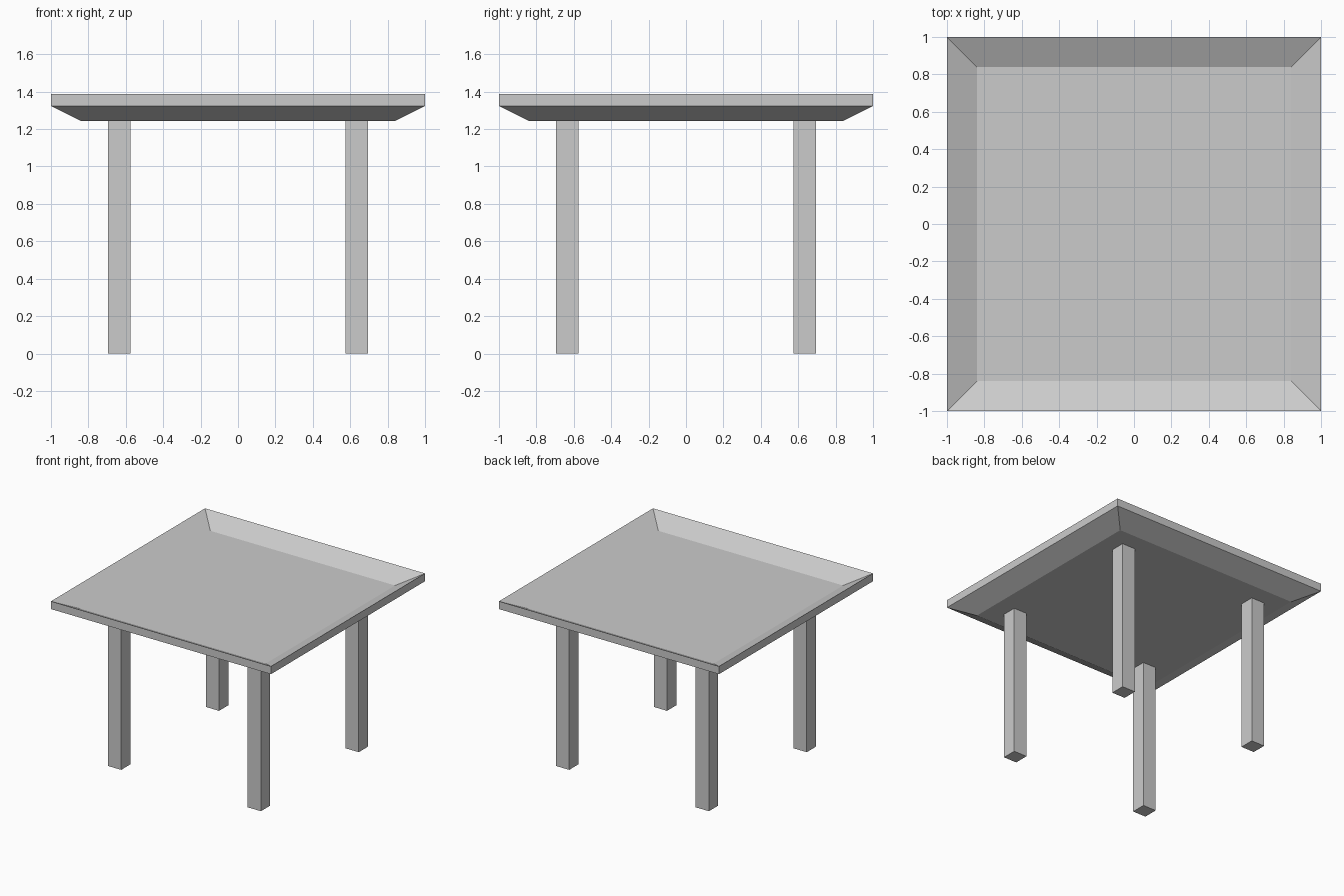
import bpy, bmesh

if "Cube" in bpy.data.objects:
    bpy.data.objects.remove(bpy.data.objects["Cube"])

RIM, INSET = 1.0, 0.84           # half widths of the tray rim and its flat middle
LEG_IN, LEG_OUT = 0.575, 0.695   # leg edges measured from the centre
Z_BASE, Z_EDGE, Z_FLOOR, Z_TOP = 1.243, 1.324, 1.307, 1.388


def add_object(name, bm):
    bmesh.ops.recalc_face_normals(bm, faces=bm.faces)
    mesh = bpy.data.meshes.new(name)
    bm.to_mesh(mesh)
    bm.free()
    obj = bpy.data.objects.new(name, mesh)
    bpy.context.collection.objects.link(obj)
    return obj


def square_loft(name, profile, cx=0, cy=0):
    """Stack square rings given as (half width, z), then cap both ends."""
    bm = bmesh.new()
    corners = ((-1, -1), (1, -1), (1, 1), (-1, 1))
    rings = [[bm.verts.new((cx + sx * h, cy + sy * h, z)) for sx, sy in corners]
             for h, z in profile]
    for a, b in zip(rings, rings[1:]):
        for i in range(4):
            j = (i + 1) % 4
            bm.faces.new((a[i], a[j], b[j], b[i]))
    bm.faces.new(rings[0])
    bm.faces.new(rings[-1])
    return add_object(name, bm)


# Tray-shaped top: sloped underside, upright edge, dished upper surface
square_loft("table_top", [(INSET, Z_BASE), (RIM, Z_EDGE), (RIM, Z_TOP), (INSET, Z_FLOOR)])

# Four straight square legs
centre, half = (LEG_IN + LEG_OUT) / 2, (LEG_OUT - LEG_IN) / 2
for y_name, sy in (("front", -1), ("back", 1)):
    for x_name, sx in (("left", -1), ("right", 1)):
        square_loft(f"{y_name}_{x_name}_leg", [(half, 0), (half, Z_BASE)],
                    sx * centre, sy * centre)
